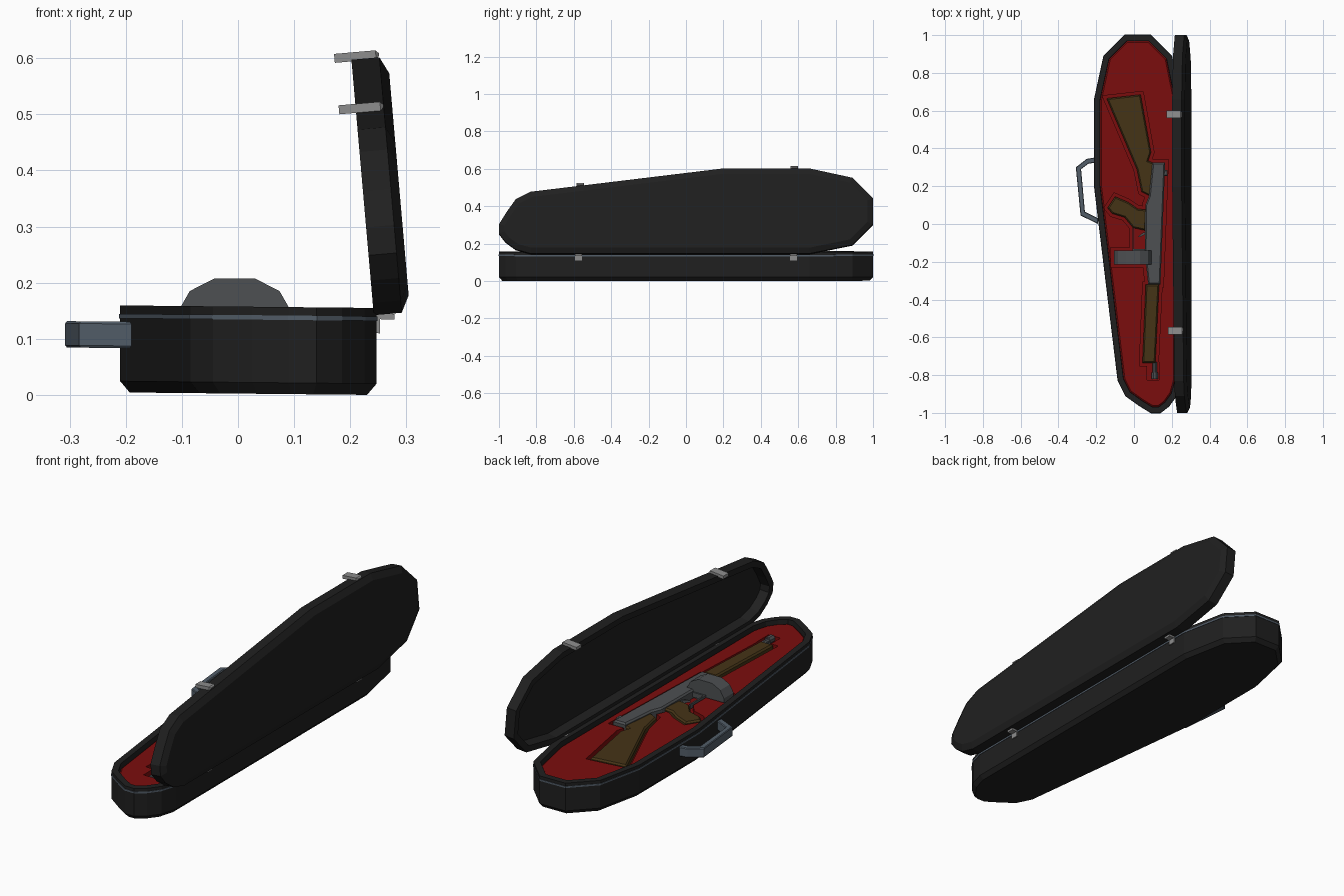
import bpy, bmesh, math
from mathutils import Vector

if "Cube" in bpy.data.objects:
    bpy.data.objects.remove(bpy.data.objects["Cube"])


def material(name, r, g, b):
    m = bpy.data.materials.new(name)
    m.diffuse_color = (r, g, b, 1)
    m.use_nodes = True
    m.node_tree.nodes["Principled BSDF"].inputs["Base Color"].default_value = m.diffuse_color
    return m


CASE = material("black_shell", .014, .014, .014)
RED = material("red_lining", .2, .004, .004)
WOOD = material("dark_wood", .06, .034, .008)
METAL = material("gun_metal", .075, .08, .085)
BLUE = material("blue_steel", .085, .11, .14)
STEEL = material("latch_steel", .27, .27, .27)
C, S = math.cos(math.radians(5)), math.sin(math.radians(5))


def in_case(x, y, z):
    """The case sits with a slight slope across its width."""
    return Vector((x, y, z - .01 * (x - .23)))


def in_lid(x, y, w):
    """Lid space: x as in the closed case, w outwards from the lid rim."""
    u = .247 - x
    return Vector((.242 - u * S + w * C, y, .142 + u * C + w * S))


def on_side(x, y, z):
    """Profile drawn in x-z, extruded along y."""
    return Vector((x, z, y))


def inset(pts, d):
    """Offset a closed outline inwards by d (outwards if negative)."""
    p = [Vector(q) for q in pts]
    n = len(p)
    if sum(p[i].x * p[i - 1].y - p[i - 1].x * p[i].y for i in range(n)) > 0:
        p.reverse()
    out = []
    for i in range(n):
        a, b = (p[i] - p[i - 1]).normalized(), (p[(i + 1) % n] - p[i]).normalized()
        na, nb = Vector((-a.y, a.x)), Vector((-b.y, b.x))
        out.append(p[i] + (na + nb) * d / max(1 + na.dot(nb), .3))
    return out


def loft(name, outline, rings, mat, place=in_case, tube=False):
    """Skin rings of (inset, height); cap both ends, or close into a tube."""
    bm = bmesh.new()
    loops = [[bm.verts.new(place(q.x, q.y, h)) for q in inset(outline, d)] for d, h in rings]
    n = len(outline)
    for k in range(len(loops) if tube else len(loops) - 1):
        a, b = loops[k], loops[(k + 1) % len(loops)]
        for i in range(n):
            bm.faces.new((a[i], a[(i + 1) % n], b[(i + 1) % n], b[i]))
    if not tube:
        bm.faces.new(loops[0])
        bm.faces.new(loops[-1])
    bmesh.ops.recalc_face_normals(bm, faces=bm.faces)
    me = bpy.data.meshes.new(name)
    bm.to_mesh(me)
    bm.free()
    me.materials.append(mat)
    ob = bpy.data.objects.new(name, me)
    bpy.context.collection.objects.link(ob)
    return ob


def rect(x0, x1, y0, y1):
    return [(x0, y0), (x1, y0), (x1, y1), (x0, y1)]


def box(name, x0, x1, y0, y1, z0, z1, mat, place=in_case, bevel=0):
    rings = [(0, z0), (0, z1 - bevel), (bevel, z1)] if bevel else [(0, z0), (0, z1)]
    return loft(name, rect(x0, x1, y0, y1), rings, mat, place)


# Coffin-shaped case outline seen from above
outline = [(-.05, 1), (-.16, .89), (-.21, .66), (-.21, .2), (-.085, -.83), (-.045, -.91),
           (.025, -.96), (.09, -1), (.14, -1), (.185, -.965), (.225, -.91), (.247, -.83),
           (.247, .66), (.2, .89), (.09, 1)]

# Lower shell, trim band and lid
loft("case_base", outline, [(.017, 0), (0, .02), (0, .155), (.03, .155), (.033, .092)], CASE)
loft("trim_band", outline, [(-.002, .132), (-.002, .14), (.005, .14), (.005, .132)], BLUE, tube=True)
loft("case_lid", outline, [(.03, .065), (0, .05), (0, 0), (.03, 0), (.035, .045)], CASE, in_lid)

# Latches on the lid edge, hinges on the back
for y, edge in ((.58, -.21), (-.565, -.118)):
    box("latch", edge - .013, edge + .003, y - .02, y + .02, -.03, .05, STEEL, in_lid, .006)
for y in (-.575, .575):
    box("hinge_plate", .24, .253, y - .018, y + .018, .11, .145, STEEL)
    box("hinge_leaf", .237, .279, y - .018, y + .018, .135, .145, STEEL)
    box("hinge_pin", .235, .247, y - .018, y + .018, .145, .155, STEEL)

# Carrying handle
handle = [(-.19, .355), (-.25, .345), (-.308, .3), (-.283, .045), (-.19, 0),
          (-.19, .03), (-.26, .065), (-.28, .29), (-.24, .32), (-.19, .325)]
loft("carry_handle", handle, [(.003, .079), (0, .083), (0, .122), (.003, .126)], BLUE)

# Flat outlines of the weapon parts seen from above
stock = [(-.145, .665), (.035, .685), (.09, .38), (.075, .335), (.11, .32), (.09, .145), (.04, .17), (.015, .29)]
grip = [(-.14, .085), (-.1, .145), (-.03, .115), (.02, .08), (.07, .075), (.06, -.035),
        (-.005, -.02), (-.05, .035), (-.115, .055)]
receiver = [(.098, .325), (.165, .325), (.14, -.32), (.075, -.32), (.057, -.15), (.06, .1), (.08, .15)]
fore_grip = [(.062, -.32), (.133, -.32), (.113, -.735), (.045, -.735)]

# Red lining with a recess around every part
lining = loft("lining", outline, [(.0305, .093), (.0305, .128), (.038, .135)], RED)
recesses = [inset(p, -.016) for p in (stock, grip, receiver, fore_grip)]
recesses += [rect(-.125, .1, -.23, -.125), rect(.068, .132, -.825, -.73), rect(-.02, .08, -.14, 0)]
for pts in recesses:
    cutter = loft("cutter", pts, [(0, .108), (0, .2)], RED)
    mod = lining.modifiers.new("recess", 'BOOLEAN')
    mod.operation, mod.solver, mod.object = 'DIFFERENCE', 'EXACT', cutter
    bpy.context.view_layer.objects.active = lining
    bpy.ops.object.modifier_apply(modifier=mod.name)
    bpy.data.objects.remove(cutter)

# Wooden furniture and metal receiver, lying in the recesses
for name, pts, top, mat in (("stock", stock, .138, WOOD), ("pistol_grip", grip, .138, WOOD),
                            ("receiver", receiver, .15, METAL), ("fore_grip", fore_grip, .145, WOOD)):
    loft(name, pts, [(0, .107), (0, top - .008), (.007, top)], mat)

# Drum magazine, a faceted cylinder along y
half = [(.037, .207), (.08, .185), (.1, .15), (.1, .125), (.085, .107)]
drum = half + [(-x, z) for x, z in reversed(half)]
loft("drum_magazine", [(x - .006, z) for x, z in drum],
     [(0, -.215), (0, -.14)], METAL, on_side)

# Barrel and muzzle, octagonal along y
for name, r, y0, y1 in (("barrel", .012, -.8, -.73), ("muzzle", .018, -.82, -.785)):
    ring = [(.11 + r * math.cos(a), .127 + r * math.sin(a))
            for a in (math.pi / 8 + k * math.pi / 4 for k in range(8))]
    loft(name, ring, [(0, y0), (0, y1)], METAL, on_side)

# Trigger, guard and rear sight
box("trigger_guard", -.009, -.002, -.14, -.02, .115, .138, METAL)
box("guard_front", -.009, .06, -.14, -.133, .115, .138, METAL)
loft("trigger", [(.06, -.055), (.03, -.07), (.022, -.065), (.05, -.045), (.06, -.045)],
     [(0, .122), (0, .132)], METAL)
box("rear_sight", .155, .178, .255, .285, .12, .145, METAL, bevel=.004)
